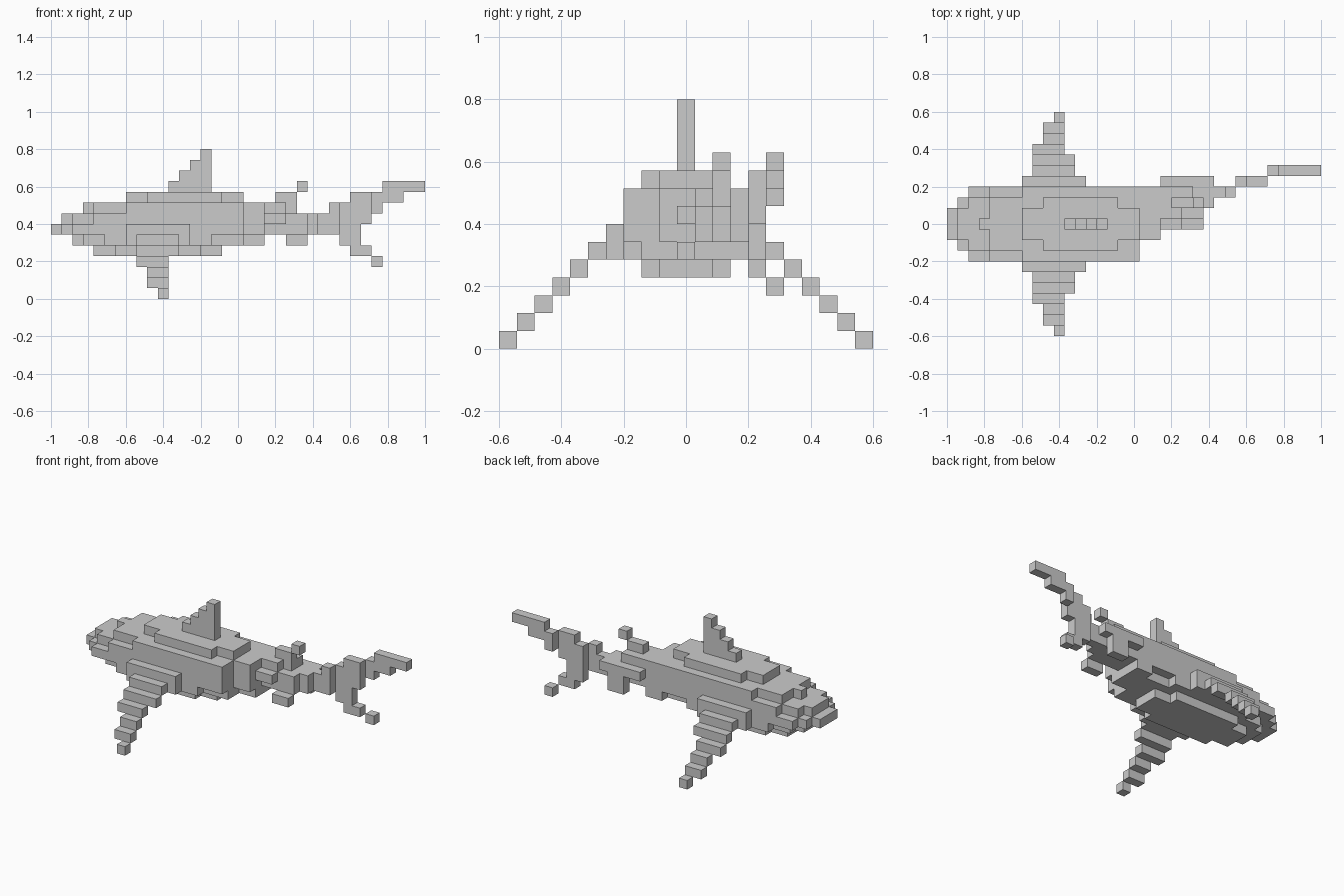
import bpy, bmesh
from mathutils import Vector

if "Cube" in bpy.data.objects:
    bpy.data.objects.remove(bpy.data.objects["Cube"])

V = 2 / 35  # cube size: 35 long, 21 wide, 14 high
owner = {}  # cell -> part name


def box(part, x0, x1, y0, y1, z0, z1):
    """Fill an inclusive range of cells; y counts from the centre line."""
    for x in range(x0, x1 + 1):
        for y in range(y0, y1 + 1):
            for z in range(z0, z1 + 1):
                owner.setdefault((x, y, z), part)


def layer(z, runs, end):
    """Symmetric body slice: runs of (start x, half width) up to end x."""
    for n, (x0, w) in enumerate(runs):
        x1 = runs[n + 1][0] - 1 if n + 1 < len(runs) else end
        box("body", x0, x1, -w, w, z, z)


# Body slices, belly to back
layer(4, [(4, 1), (6, 2), (14, 1)], 15)
layer(5, [(2, 1), (3, 2), (5, 3), (15, 2)], 17)
layer(6, [(0, 1), (1, 2), (2, 3)], 17)
layer(7, [(1, 1), (2, 2), (4, 3)], 17)
layer(8, [(3, 0), (4, 2), (7, 3)], 17)
layer(9, [(7, 1), (9, 2), (16, 1)], 17)

# Dorsal fin: a stepped triangle
for s in range(4):
    box("dorsal_fin", 11 + s, 14, 0, 0, 10 + s, 10 + s)

# Pectoral fins: steps going outwards and down
STEPS = [(4, 7, 12, 6), (4, 7, 12, 5), (5, 8, 11, 5), (6, 8, 11, 4), (7, 8, 10, 3),
         (8, 9, 10, 2), (9, 9, 10, 1), (10, 10, 10, 0)]
for y, x0, x1, z in STEPS:
    for side, name in ((-1, "right_pectoral_fin"), (1, "left_pectoral_fin")):
        box(name, x0, x1, side * y, side * y, z, z)

# Tail stem, bending towards +y
for b in [(18, 19, -1, 3, 6, 8), (18, 19, 0, 3, 5, 5),
          (20, 21, 1, 3, 6, 8), (20, 21, 0, 4, 7, 7),
          (22, 22, 2, 3, 8, 8), (22, 23, 1, 4, 6, 7),
          (24, 24, 2, 4, 7, 7), (24, 24, 2, 3, 6, 6),
          (25, 25, 3, 3, 6, 7), (26, 26, 3, 3, 6, 8)]:
    box("tail_stem", *b)

# Small rear fins
box("second_dorsal_fin", 21, 22, 2, 2, 9, 9)
box("second_dorsal_fin", 23, 23, 2, 2, 10, 10)
box("right_pelvic_fin", 22, 23, 0, 0, 5, 5)
box("left_pelvic_fin", 22, 23, 4, 4, 5, 5)

# Tail fin: column, upper lobe, lower lobe
for b in [(27, 27, 4, 4, 5, 8), (28, 28, 4, 4, 4, 9),
          (29, 29, 4, 4, 7, 9), (30, 30, 5, 5, 8, 9),
          (31, 32, 5, 5, 9, 10), (33, 34, 5, 5, 10, 10),
          (29, 29, 4, 4, 4, 4), (30, 30, 5, 5, 3, 3)]:
    box("tail_fin", *b)

# Build each part from its exposed cube faces only
for part in sorted(set(owner.values())):
    bm = bmesh.new()
    for cell in (c for c, p in owner.items() if p == part):
        centre = Vector((-1 + (cell[0] + 0.5) * V, cell[1] * V, (cell[2] + 0.5) * V))
        for axis in range(3):
            for sign in (-1, 1):
                near = list(cell)
                near[axis] += sign
                if tuple(near) in owner:
                    continue
                n, u = Vector(), Vector()
                n[axis], u[(axis + 1) % 3] = sign, 1
                w = n.cross(u)
                quad = [centre + (n + a * u + b * w) * V / 2
                        for a, b in ((-1, -1), (1, -1), (1, 1), (-1, 1))]
                bm.faces.new([bm.verts.new(q) for q in quad])
    bmesh.ops.remove_doubles(bm, verts=bm.verts, dist=1e-4)
    bmesh.ops.dissolve_limit(bm, angle_limit=0.01, verts=bm.verts, edges=bm.edges)
    mesh = bpy.data.meshes.new(part)
    bm.to_mesh(mesh)
    bm.free()
    bpy.context.collection.objects.link(bpy.data.objects.new(part, mesh))
